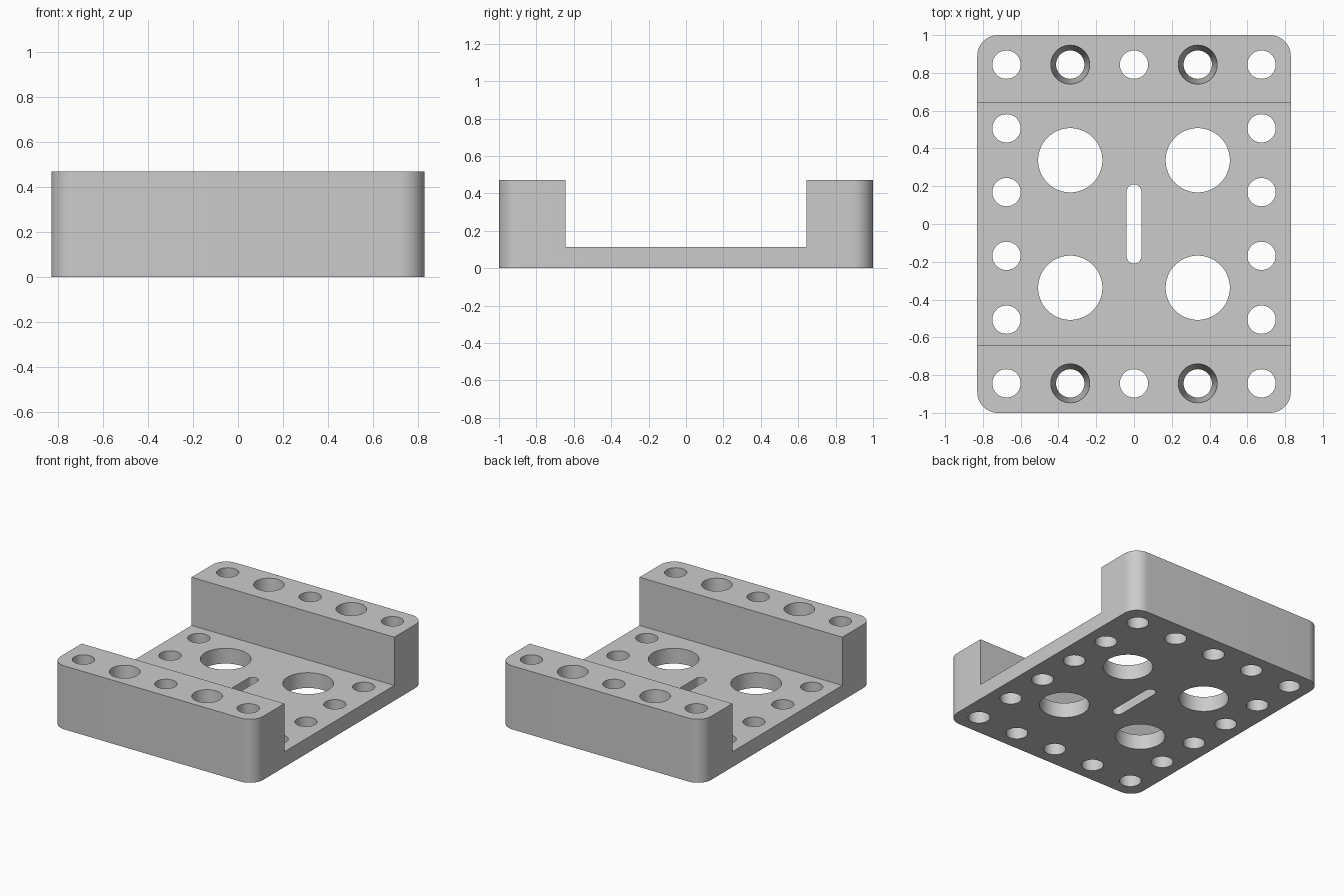
import bpy, bmesh, math
from mathutils import Matrix

cube = bpy.data.objects.get("Cube")
if cube:
    bpy.data.objects.remove(cube, do_unlink=True)

HALF_X, HALF_Y, HEIGHT, FLOOR = 0.83, 1.0, 0.47, 0.113
CHANNEL_Y = 0.643      # inner wall of the raised rails
PITCH = 0.3375         # hole grid spacing
HOLE_R, TAPER_R, BIG_R = 0.075, 0.103, 0.17


def new_object(name, bm):
    bmesh.ops.recalc_face_normals(bm, faces=bm.faces)
    mesh = bpy.data.meshes.new(name)
    bm.to_mesh(mesh)
    bm.free()
    obj = bpy.data.objects.new(name, mesh)
    bpy.context.collection.objects.link(obj)
    return obj


def rounded_prism(bm, hx, hy, r, z0, z1, steps):
    """Vertical prism with a rounded rectangle outline."""
    points = []
    for i, (sx, sy) in enumerate([(1, 1), (-1, 1), (-1, -1), (1, -1)]):
        for k in range(steps + 1):
            a = math.pi / 2 * (i + k / steps)
            points.append((sx * (hx - r) + r * math.cos(a),
                           sy * (hy - r) + r * math.sin(a)))
    face = bm.faces.new([bm.verts.new((x, y, z0)) for x, y in points])
    out = bmesh.ops.extrude_face_region(bm, geom=[face], use_keep_orig=True)
    top = [g for g in out["geom"] if isinstance(g, bmesh.types.BMVert)]
    bmesh.ops.translate(bm, verts=top, vec=(0, 0, z1 - z0))
    bmesh.ops.remove_doubles(bm, verts=bm.verts, dist=1e-5)


def drill(bm, x, y, r_low, r_high, segments=48):
    """Hole cutter reaching slightly past the bottom and top of the block."""
    over = 0.02
    slope = (r_high - r_low) / HEIGHT
    bmesh.ops.create_cone(
        bm, cap_ends=True, segments=segments,
        radius1=r_low - slope * over, radius2=r_high + slope * over,
        depth=HEIGHT + 2 * over, matrix=Matrix.Translation((x, y, HEIGHT / 2)))


def cut(target, cutter):
    """Subtract the cutter, keep the resulting mesh, drop the cutter."""
    cutter.hide_render = True
    mod = target.modifiers.new("cut", "BOOLEAN")
    mod.operation = "DIFFERENCE"
    mod.solver = "EXACT"
    mod.object = cutter
    graph = bpy.context.evaluated_depsgraph_get()
    mesh = bpy.data.meshes.new_from_object(target.evaluated_get(graph))
    target.modifiers.clear()
    target.data = mesh
    bpy.data.objects.remove(cutter, do_unlink=True)


# Solid block with rounded vertical corners
bm = bmesh.new()
rounded_prism(bm, HALF_X, HALF_Y, 0.11, 0, HEIGHT, 12)
plate = new_object("mounting_plate", bm)

# Wide channel between the two rails
bm = bmesh.new()
size = Matrix.Diagonal((2.4, 2 * CHANNEL_Y, 1, 1))
bmesh.ops.create_cube(bm, size=1,
                      matrix=Matrix.Translation((0, 0, FLOOR + 0.5)) @ size)
cut(plate, new_object("channel_cutter", bm))

# All through holes and the central slot
bm = bmesh.new()
rounded_prism(bm, 0.039, 0.21, 0.0389, -0.02, HEIGHT, 10)
for sy in (-1, 1):
    drill(bm, 0, sy * 2.5 * PITCH, HOLE_R, HOLE_R)
    for sx in (-1, 1):
        for row in (0.5, 1.5, 2.5):
            drill(bm, sx * 2 * PITCH, sy * row * PITCH, HOLE_R, HOLE_R)
        drill(bm, sx * PITCH, sy * 2.5 * PITCH, HOLE_R, TAPER_R)
        drill(bm, sx * PITCH, sy * PITCH, BIG_R, BIG_R, 72)
cut(plate, new_object("hole_cutter", bm))

# Plain grey finish
grey = bpy.data.materials.new("plain_grey")
grey.use_nodes = True
color = (0.6, 0.6, 0.6, 1)
grey.diffuse_color = color
grey.node_tree.nodes["Principled BSDF"].inputs["Base Color"].default_value = color
plate.data.materials.clear()
plate.data.materials.append(grey)

# Smooth curved walls, keep sharp rims
bpy.ops.object.select_all(action="DESELECT")
plate.select_set(True)
bpy.context.view_layer.objects.active = plate
bpy.ops.object.shade_smooth_by_angle(angle=math.radians(30))
